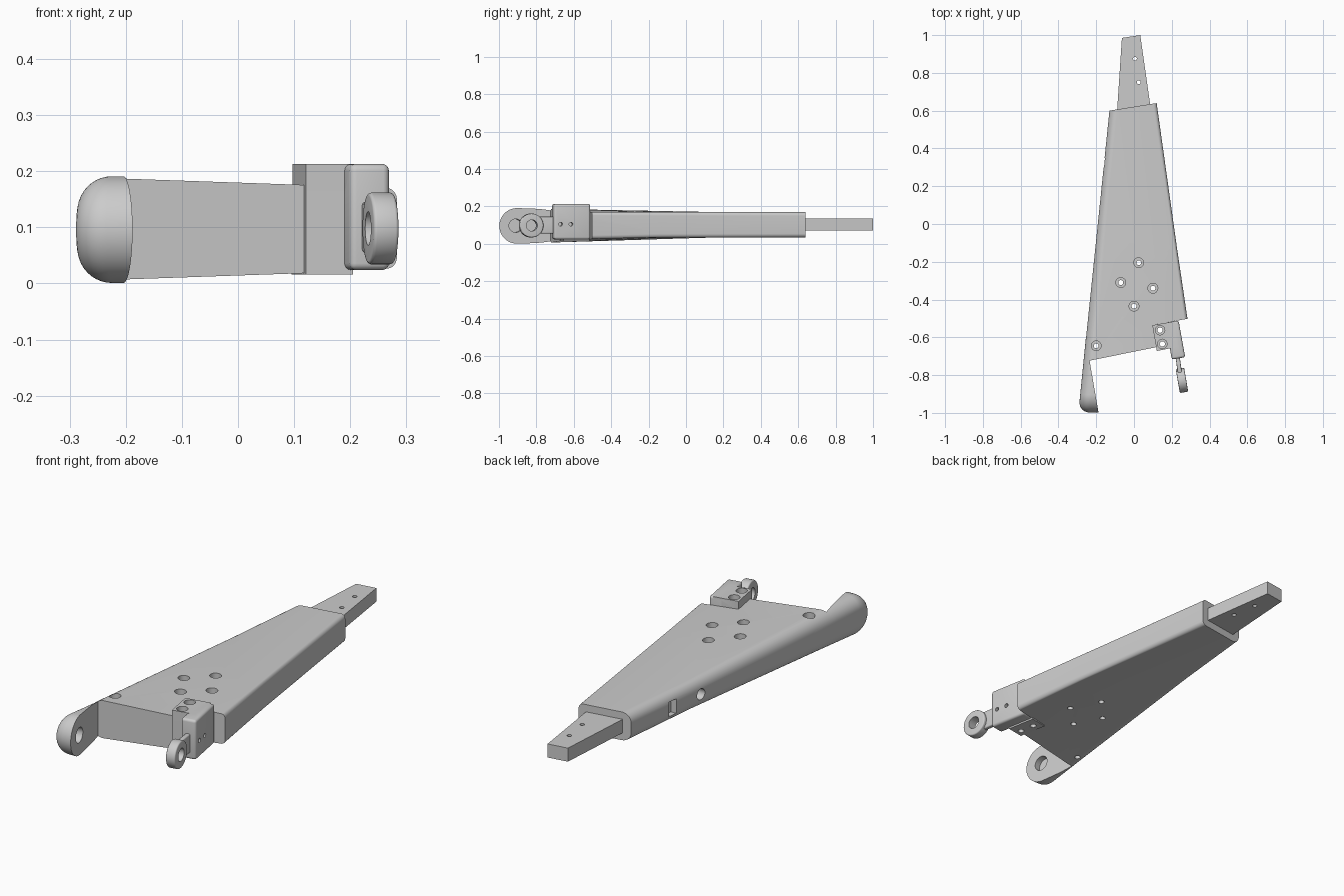
import bpy, bmesh, math
from mathutils import Vector, Matrix

cube = bpy.data.objects.get("Cube")
if cube:
    bpy.data.objects.remove(cube, do_unlink=True)

grey = bpy.data.materials.new("plain_grey")
grey.use_nodes = True
colour = (0.6, 0.6, 0.6, 1)
grey.diffuse_color = colour
grey.node_tree.nodes["Principled BSDF"].inputs["Base Color"].default_value = colour


def make(name, bm):
    bmesh.ops.recalc_face_normals(bm, faces=bm.faces)
    mesh = bpy.data.meshes.new(name)
    bm.to_mesh(mesh)
    bm.free()
    mesh.materials.append(grey)
    ob = bpy.data.objects.new(name, mesh)
    bpy.context.scene.collection.objects.link(ob)
    return ob


def loft(name, rings):
    bm = bmesh.new()
    loops = [[bm.verts.new(p) for p in ring] for ring in rings]
    n = len(loops[0])
    for a, b in zip(loops, loops[1:]):
        for i in range(n):
            bm.faces.new((a[i], a[(i + 1) % n], b[(i + 1) % n], b[i]))
    bm.faces.new(loops[0])
    bm.faces.new(loops[-1])
    return make(name, bm)


def prism(name, pts, z0, z1):
    return loft(name, [[(x, y, z) for x, y in pts] for z in (z0, z1)])


def rod(name, centre, axis, r, length):
    bm = bmesh.new()
    rot = Vector((0, 0, 1)).rotation_difference(Vector(axis)).to_matrix().to_4x4()
    bmesh.ops.create_cone(bm, cap_ends=True, segments=32, radius1=r, radius2=r,
                          depth=length, matrix=Matrix.Translation(centre) @ rot)
    return make(name, bm)


def bake(ob):
    bpy.context.view_layer.update()
    mesh = bpy.data.meshes.new_from_object(
        ob.evaluated_get(bpy.context.evaluated_depsgraph_get()))
    ob.modifiers.clear()
    ob.data = mesh


def span(mesh):
    ys = [v.co.y for v in mesh.vertices] or [0]
    return max(ys) - min(ys)


# Boolean with a second solver in reserve if the first loses the part
def cut(ob, cutters, op="DIFFERENCE"):
    for c in cutters:
        before = ob.data
        for solver in ("EXACT", "MANIFOLD"):
            mod = ob.modifiers.new("cut", "BOOLEAN")
            mod.operation, mod.object, mod.solver = op, c, solver
            bake(ob)
            if span(ob.data) > 0.8 * span(before):
                break
            ob.data = before
        bpy.data.objects.remove(c, do_unlink=True)


def bevel(ob, width):
    mod = ob.modifiers.new("bevel", "BEVEL")
    mod.width, mod.segments, mod.limit_method = width, 4, "ANGLE"
    bake(ob)


UP = (0, 0, 1)
SIDE = (0.985, 0.17, 0)


# Tapered body: rounded sections running between left and right edge points
def section(left, right, zc, h_left, h_right, f_left, f_right):
    a, b = Vector((*left, zc)), Vector((*right, zc))
    d = (b - a).normalized()
    ring = []
    for base, s, h, f, turn in ((a, 1, h_left, f_left, 1), (a, 1, h_left, f_left, -1),
                                (b, -1, h_right, f_right, -1), (b, -1, h_right, f_right, 1)):
        arc = []
        for i in range(9):
            t = i / 8 * math.pi / 2
            arc.append(base + d * s * f * (1 - math.sin(t))
                       + Vector((0, 0, turn * (h - f + f * math.cos(t)))))
        ring += arc if turn * s > 0 else arc[::-1]
    return ring


body = loft("body", [
    section((-0.13, 0.60), (0.12, 0.64), 0.102, 0.0675, 0.0675, 0.045, 0.02),
    section((-0.171, 0.20), (0.228, -0.13), 0.102, 0.0675, 0.0675, 0.05, 0.02),
    section((-0.267, -0.73), (0.30, -0.615), 0.097, 0.09, 0.073, 0.06, 0.02)])
body.modifiers.new("flat_facets", "TRIANGULATE")
bake(body)

# Corner notch, with a lower tab that carries the bracket
cut(body, [prism("notch", [(0.097, -0.536), (0.4, -0.48), (0.4, -0.8), (0.147, -0.8)],
                 -0.1, 0.4)])
tab = prism("bracket_tab", [(0.095, -0.53), (0.18, -0.515), (0.205, -0.655), (0.121, -0.67)],
            0.016, 0.166)

# Counterbored holes in the body and pockets in its side
holes = [(0.025, -0.205), (-0.07, -0.31), (0.10, -0.34), (0.0, -0.435), (-0.2, -0.645)]
for x, y in holes:
    cut(body, [rod("bore", (x, y, 0.1), UP, 0.013, 0.5),
               rod("counterbore", (x, y, 0.2), UP, 0.026, 0.2)])
cut(body, [rod("side_bore", (-0.175, 0.14, 0.1), (1, 0, 0), 0.026, 0.1),
           prism("side_pocket", [(-0.2, 0.3), (-0.13, 0.3), (-0.13, 0.35), (-0.2, 0.35)],
                 0.065, 0.135)])


# Large rounded lug continuing the left edge
def lug_ring(depth, inset):
    r, yc, zc = 0.095, -0.903, 0.096
    pts = [(-0.6, zc + 0.086 - inset)]
    for i in range(33):
        t = math.pi / 2 + math.pi * i / 32
        pts.append((yc + (r - inset) * math.cos(t), zc + (r - inset) * math.sin(t)))
    pts.append((-0.6, zc - 0.086 + inset))
    return [(-0.267 + 0.1 * (y + 0.725) + depth, y, z) for y, z in pts]


steps = [i / 10 * math.pi / 2 for i in range(11)]
lug = loft("large_lug", [lug_ring(0.06 * (1 - math.cos(t)), 0.06 * (1 - math.sin(t)))
                         for t in steps] + [lug_ring(0.25, 0)])
bm = bmesh.new()
bm.from_mesh(lug.data)
bmesh.ops.bisect_plane(bm, geom=bm.verts[:] + bm.edges[:] + bm.faces[:],
                       plane_co=(-0.235, -0.725, 0), plane_no=SIDE, clear_outer=True)
bmesh.ops.holes_fill(bm, edges=[e for e in bm.edges if e.is_boundary])
bmesh.ops.recalc_face_normals(bm, faces=bm.faces)
bm.to_mesh(lug.data)
bm.free()
cut(lug, [rod("lug_bore", (-0.17, -0.905, 0.097), SIDE, 0.036, 0.13)])

# Rear tongue
tongue = prism("rear_tongue", [(-0.09, 0.59), (0.089, 0.61), (0.033, 1.0), (-0.064, 0.985)],
               0.07, 0.135)
cut(tongue, [rod("tongue_bore", (x, y, 0.1), UP, 0.01, 0.3)
             for x, y in ((0.005, 0.875), (0.025, 0.75))])

# Bracket: upright block with a flange over the tab
bracket = prism("bracket", [(0.167, -0.523), (0.236, -0.511), (0.271, -0.705), (0.2, -0.718)],
                0.024, 0.213)
bevel(bracket, 0.012)
flange = prism("flange", [(0.097, -0.536), (0.215, -0.515), (0.23, -0.651), (0.121, -0.672)],
               0.166, 0.213)
cut(bracket, [flange], "UNION")
for x, y in ((0.138, -0.562), (0.15, -0.635)):
    cut(bracket, [rod("bore", (x, y, 0.1), UP, 0.014, 0.4),
                  rod("counterbore", (x, y, 0.24), UP, 0.025, 0.1)])
    cut(tab, [rod("bore", (x, y, 0.1), UP, 0.014, 0.4)])
cut(bracket, [rod("pin_bore", (x, y, 0.105), SIDE, 0.01, 0.06)
              for x, y in ((0.255, -0.615), (0.265, -0.67))])

# Small eye on a thin stem
stem = prism("eye_stem", [(0.218, -0.69), (0.24, -0.686), (0.257, -0.81), (0.235, -0.814)],
             0.055, 0.145)
bevel(stem, 0.006)
eye = rod("small_eye", (0.254, -0.828, 0.098), SIDE, 0.064, 0.045)
bevel(eye, 0.006)
for part in (stem, eye):
    cut(part, [rod("eye_bore", (0.254, -0.828, 0.098), SIDE, 0.03, 0.3)])

# Smooth curved faces, keep hard edges
bpy.ops.object.select_all(action="DESELECT")
for ob in (body, tab, lug, tongue, bracket, stem, eye):
    ob.select_set(True)
bpy.context.view_layer.objects.active = body
bpy.ops.object.shade_smooth_by_angle(angle=math.radians(30))
